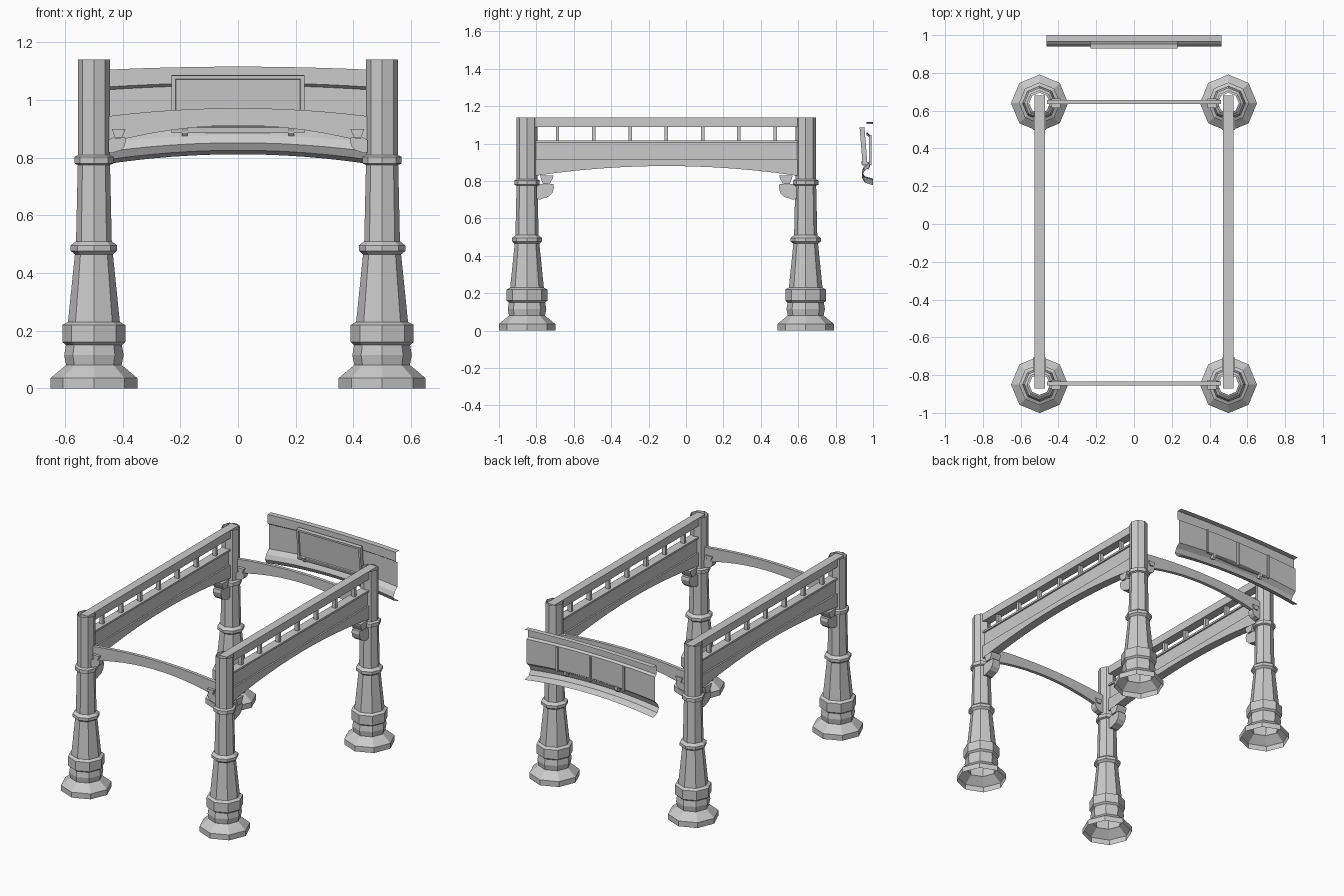
import bpy, bmesh, math
from mathutils import Matrix

if "Cube" in bpy.data.objects:
    bpy.data.objects.remove(bpy.data.objects["Cube"])

YF, YB, XC = -0.85, 0.64, 0.5      # column centres
YM = (YF + YB) / 2


def finish(name, bm, normals=True):
    if normals:
        bmesh.ops.recalc_face_normals(bm, faces=bm.faces)
    me = bpy.data.meshes.new(name)
    bm.to_mesh(me)
    bm.free()
    ob = bpy.data.objects.new(name, me)
    bpy.context.collection.objects.link(ob)
    return ob


def box(name, c, s, tilt=0.0):
    bm = bmesh.new()
    bmesh.ops.create_cube(bm, size=1, matrix=Matrix.Translation(c)
                          @ Matrix.Rotation(tilt, 4, 'X') @ Matrix.Diagonal((*s, 1)))
    return finish(name, bm)


def prism(name, pts, width, axis, centre):
    """Outline (u, z) with u along the axis, extruded sideways by width about centre."""
    bm = bmesh.new()
    def place(u, z, v):
        return (u, centre + v, z) if axis == 'X' else (centre + v, u, z)
    a = [bm.verts.new(place(u, z, -width / 2)) for u, z in pts]
    b = [bm.verts.new(place(u, z, width / 2)) for u, z in pts]
    bm.faces.new(a)
    bm.faces.new(b)
    for i in range(len(pts)):
        j = (i + 1) % len(pts)
        bm.faces.new((a[i], a[j], b[j], b[i]))
    return finish(name, bm)


def arc(mid, half, z_end, z_mid, n=12):
    return [(mid + half * t, z_mid + (z_end - z_mid) * t * t)
            for t in (-1 + 2 * i / n for i in range(n + 1))]


# Octagonal hollow columns
PROFILE = [(.151, 0), (.151, .035), (.103, .075), (.096, .08), (.103, .115), (.097, .15),
           (.109, .16), (.109, .22), (.09, .23), (.066, .465), (.081, .477), (.081, .495),
           (.062, .51), (.056, .775), (.068, .78), (.068, .803), (.055, .81), (.055, 1.14)]


def column(name, x, y):
    bm = bmesh.new()
    rings = [[bm.verts.new((x + r * math.cos(k * math.pi / 4), y + r * math.sin(k * math.pi / 4), z))
              for k in range(8)] for r, z in PROFILE]
    for lo, hi in zip(rings, rings[1:]):
        for k in range(8):
            m = (k + 1) % 8
            bm.faces.new((lo[k], lo[m], hi[m], hi[k]))
    finish(name, bm)


# Scroll bracket outlines: distance from the column axis, height below the arch
CAP = [(.07, 0), (.142, 0), (.138, -.015), (.122, -.045), (.085, -.045), (.075, -.02)]
SCROLL = [(.05, -.06), (.075, -.045), (.09, -.05), (.14, -.045), (.144, -.065), (.135, -.095),
          (.115, -.115), (.09, -.122), (.07, -.13), (.05, -.125)]


def bracket(name, axis, base, sign, lateral, z, scale, width):
    for part, pts, w in (("cap", CAP, width), ("scroll", SCROLL, width * .8)):
        prism(f"{name}_{part}", [(base + sign * (.05 + (d - .05) * scale), z + h * scale)
                                 for d, h in pts], w, axis, lateral)


for sx, side in ((-1, "left"), (1, "right")):
    x = sx * XC
    for y, end, inward in ((YF, "front", 1), (YB, "back", -1)):
        column(f"{side}_{end}_column", x, y)
        bracket(f"{side}_{end}_side_bracket", 'Y', y, inward, x, .83, 1, .07)
        bracket(f"{side}_{end}_cross_bracket", 'X', x, -sx, y, .9, .65, .05)
    # Side beam: top rail, small posts, panel, ledge and arched lower board
    box(f"{side}_top_rail", (x, YM + .01, 1.114), (.056, 1.553, .052))
    for i in range(7):
        box(f"{side}_rail_post_{i}", (x, YM + (i - 3) * .194, 1.055), (.026, .018, .085))
    box(f"{side}_beam_lip", (x, YM, 1.011), (.056, 1.40, .012))
    box(f"{side}_beam_panel", (x, YM, .96), (.036, 1.42, .10))
    low = arc(YM, .70, .828, .88)
    prism(f"{side}_beam_arch", low + [(YM + .70, .915), (YM - .70, .915)], .056, 'Y', x)

# Thin arched cross beams
for y, end in ((YF, "front"), (YB, "back")):
    prism(f"{end}_cross_arch", arc(0, .46, .848, .912) + arc(0, .46, .943, .972)[::-1],
          .022, 'X', y + .005)

# Separate curved sign board behind the frame: a moulded sheet swept along x
SHEET = [(1.0, 1.105), (.965, 1.105), (.965, 1.045), (.98, 1.035), (.98, .875), (.952, .85),
         (.94, .82), (.955, .792), (1.0, .777)]
bm = bmesh.new()
N = 12
rows = []
for i in range(N + 1):
    t = -1 + 2 * i / N
    rows.append([bm.verts.new((.463 * t, y, z + (1 - t * t) * (.035 - .024 * (z - .777) / .328)))
                 for y, z in SHEET])
for a, b in zip(rows, rows[1:]):
    for k in range(len(SHEET) - 1):
        bm.faces.new((a[k], a[k + 1], b[k + 1], b[k]))
finish("sign_board", bm)
for i in (-1, 0, 1):
    box(f"board_divider_{i}", (i * .24, .985, .965), (.012, .012, .16))

# Tilted plaque with a raised border, shelf and small feet
bm = bmesh.new()
bmesh.ops.create_cube(bm, size=1, matrix=Matrix.Translation((0, .949, .99))
                      @ Matrix.Rotation(.08, 4, 'X') @ Matrix.Diagonal((.46, .026, .194, 1)))
bm.normal_update()
face = min(bm.faces, key=lambda f: f.normal.y)
bmesh.ops.inset_region(bm, faces=[face], thickness=.018, depth=0)
bmesh.ops.inset_region(bm, faces=[face], thickness=.003, depth=-.008)
finish("plaque", bm)
box("plaque_shelf", (0, .957, .892), (.46, .035, .008), .08)
for s in (-1, 1):
    prism(f"plaque_foot_{'left' if s < 0 else 'right'}",
          [(.935, .905), (.94, .89), (.952, .875), (.975, .862), (.985, .875), (.985, .9)],
          .02, 'Y', s * .185)
